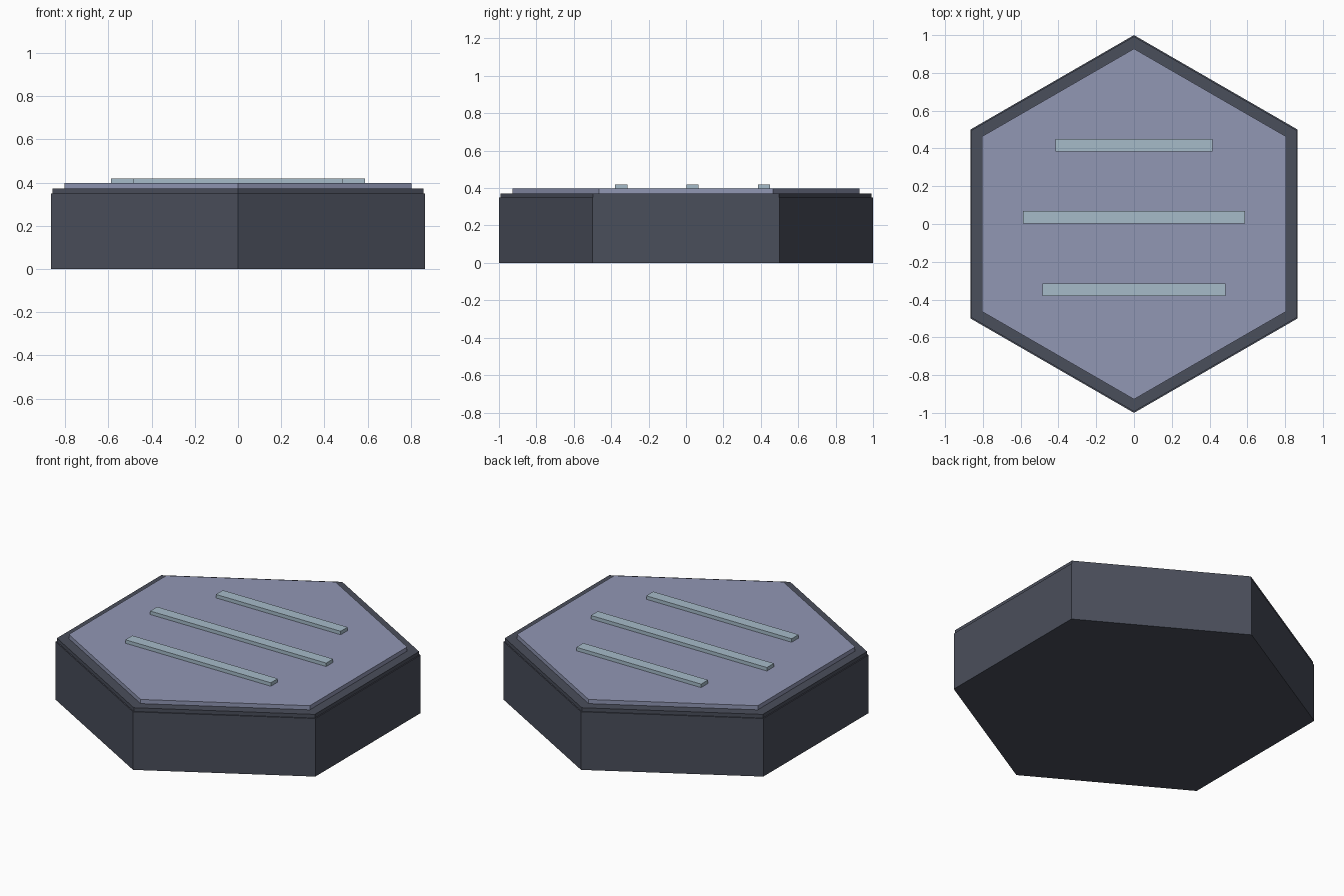
import bpy, bmesh, math

if "Cube" in bpy.data.objects:
    bpy.data.objects.remove(bpy.data.objects["Cube"])


def material(name, srgb):
    lin = [((c / 255 + 0.055) / 1.055) ** 2.4 for c in srgb]
    m = bpy.data.materials.new(name)
    m.diffuse_color = (*lin, 1)
    m.use_nodes = True
    m.node_tree.nodes["Principled BSDF"].inputs["Base Color"].default_value = m.diffuse_color
    return m


def prism(name, outline, z0, z1, mat):
    """Extrude a flat outline from z0 up to z1."""
    bm = bmesh.new()
    face = bm.faces.new([bm.verts.new((x, y, z0)) for x, y in outline])
    top = bmesh.ops.extrude_face_region(bm, geom=[face], use_keep_orig=True)
    for v in top["geom"]:
        if isinstance(v, bmesh.types.BMVert):
            v.co.z = z1
    bmesh.ops.recalc_face_normals(bm, faces=bm.faces)
    mesh = bpy.data.meshes.new(name)
    bm.to_mesh(mesh)
    bm.free()
    mesh.materials.append(mat)
    ob = bpy.data.objects.new(name, mesh)
    bpy.context.collection.objects.link(ob)
    return ob


def hexagon(r):
    # points face +y and -y
    angles = [math.radians(90 + 60 * i) for i in range(6)]
    return [(r * math.cos(a), r * math.sin(a)) for a in angles]


slate = material("dark slate", (74, 78, 91))
lavender = material("grey lavender", (145, 151, 180))
pale = material("pale blue grey", (166, 187, 201))

# Body, slightly inset rim and raised top plate
prism("tile_body", hexagon(1.0), 0, 0.35, slate)
prism("tile_rim", hexagon(0.993), 0.35, 0.372, slate)
prism("top_plate", hexagon(0.928), 0.372, 0.397, lavender)

# Three raised strips of differing length
for i, (half, y) in enumerate([(0.485, -0.347), (0.587, 0.035), (0.416, 0.417)]):
    h = 0.033
    outline = [(-half, y - h), (half, y - h), (half, y + h), (-half, y + h)]
    prism(f"strip_{i + 1}", outline, 0.397, 0.418, pale)
